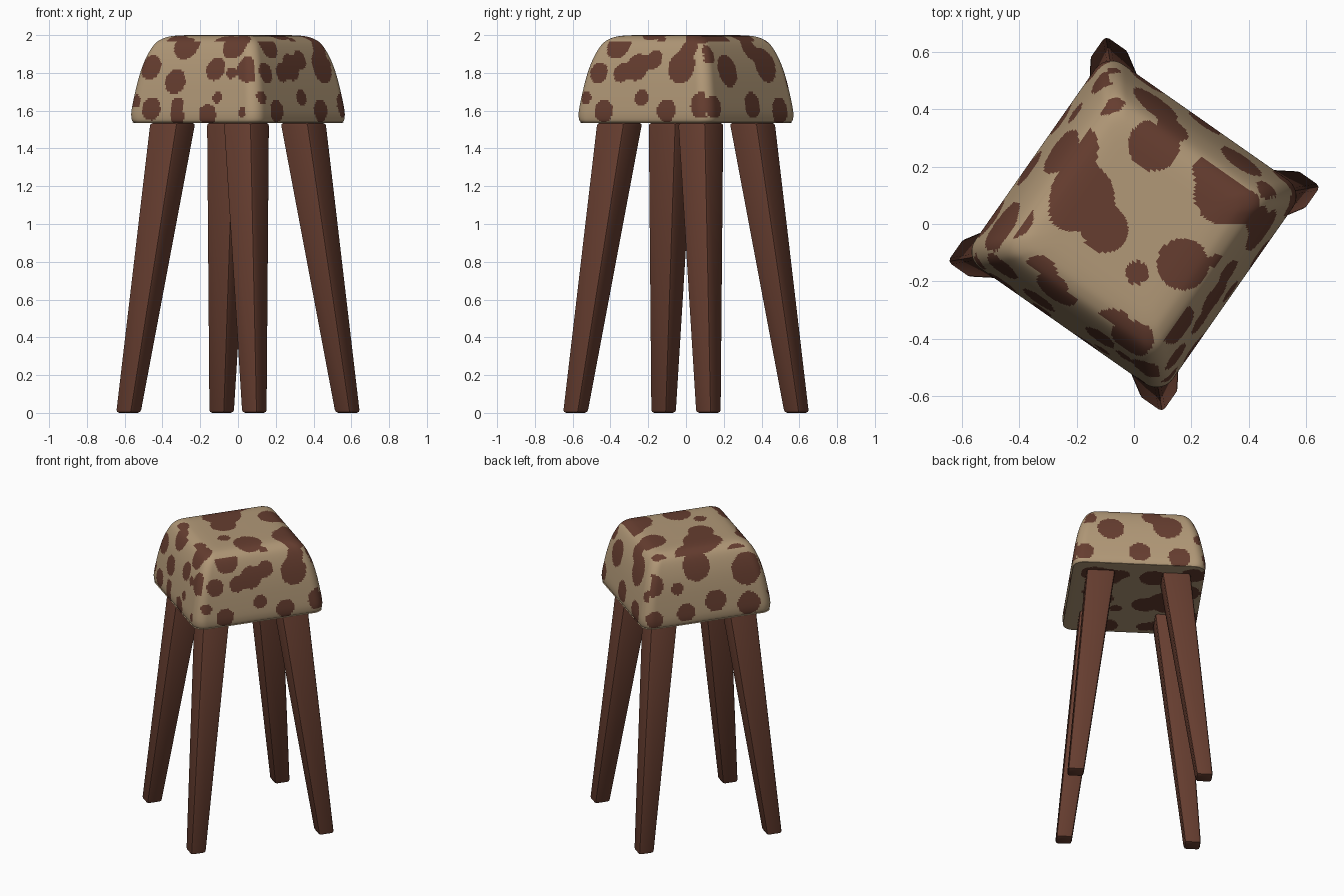
import bpy, bmesh, math
from mathutils import Matrix, Vector

if "Cube" in bpy.data.objects:
    bpy.data.objects.remove(bpy.data.objects["Cube"])

TURN = Matrix.Rotation(math.radians(-35), 4, 'Z')   # whole stool is turned


def material(name, rgb):
    m = bpy.data.materials.new(name)
    m.diffuse_color = (*rgb, 1)
    m.use_nodes = True
    m.node_tree.nodes["Principled BSDF"].inputs["Base Color"].default_value = m.diffuse_color
    return m


tan = material("tan hide", (0.44, 0.315, 0.185))
brown = material("dark brown", (0.132, 0.047, 0.029))


def finish(bm, name, mats):
    bmesh.ops.transform(bm, matrix=TURN, verts=bm.verts)
    mesh = bpy.data.meshes.new(name)
    bm.to_mesh(mesh)
    bm.free()
    for m in mats:
        mesh.materials.append(m)
    ob = bpy.data.objects.new(name, mesh)
    bpy.context.collection.objects.link(ob)
    bpy.ops.object.select_all(action='DESELECT')
    ob.select_set(True)
    bpy.context.view_layer.objects.active = ob
    bpy.ops.object.shade_smooth_by_angle(angle=math.radians(40))
    return ob


# ---- Hide spots: (position, position, radius) on each side of the seat
TOP = [(-.1, .46, .08), (-.21, .27, .085), (-.18, .1, .11), (-.1, -.02, .08),
       (-.23, .04, .06), (.07, .275, .09), (.31, .1, .1), (.25, .19, .045),
       (.4, .08, .08), (.01, -.17, .04), (.17, -.14, .09), (.29, -.13, .025),
       (-.33, -.17, .06), (-.28, -.23, .05), (-.08, -.37, .075),
       (.01, -.4, .06), (-.43, .03, .08)]
FRONT_LEFT = [(-.09, 1.95, .08), (-.29, 1.83, .065), (-.12, 1.755, .065),
              (-.09, 1.63, .04), (-.09, 1.57, .045), (-.26, 1.61, .06),
              (-.365, 1.65, .035), (.13, 1.82, .06), (.235, 1.8, .03),
              (.34, 1.82, .07), (.22, 1.95, .075), (.105, 1.58, .055),
              (.16, 1.67, .03), (.33, 1.59, .025)]
FRONT_RIGHT = [(-.05, 1.83, .07), (-.145, 1.8, .05), (.05, 1.87, .05),
               (0, 1.67, .045), (-.2, 1.95, .075), (-.295, 1.8, .055),
               (.235, 1.83, .085), (.26, 1.93, .05), (-.24, 1.6, .06),
               (.165, 1.6, .06), (.39, 1.63, .07), (-.36, 1.67, .035)]
BACK_RIGHT = [(.18, 1.81, .085), (-.18, 1.84, .09), (-.08, 1.93, .06),
              (0, 1.63, .07), (-.25, 1.6, .07), (.35, 1.62, .06),
              (.32, 1.9, .05), (-.38, 1.75, .04)]
BACK_LEFT = [(.36, 1.82, .07), (.06, 1.9, .09), (-.27, 1.84, .1),
             (.15, 1.62, .06), (-.05, 1.67, .07), (-.27, 1.62, .075),
             (.36, 1.6, .055), (.2, 1.78, .04)]


def spotted(a, b, spots):
    return sum((r * r / ((a - x) ** 2 + (b - y) ** 2 + 1e-9)) ** 3 for x, y, r in spots) > 1


def is_spot(face):
    c, n = face.calc_center_median(), face.normal
    if abs(n.z) > 0.7:
        w = TURN @ c
        return spotted(w.x, w.y, TOP)
    if abs(n.x) > abs(n.y):
        return spotted(c.y, c.z, FRONT_RIGHT if n.x > 0 else BACK_LEFT)
    return spotted(c.x, c.z, BACK_RIGHT if n.y > 0 else FRONT_LEFT)


# ---- Seat: rounded rectangle lofted along a cushion profile (scale, height)
PROFILE = [(0.03, 1.535), (0.5, 1.535), (0.95, 1.535), (0.985, 1.541), (1, 1.565),
           (0.993, 1.62), (0.935, 1.765), (0.87, 1.87), (0.785, 1.95),
           (0.69, 1.985), (0.56, 1.998), (0.3, 2.0), (0.03, 2.0)]


def smooth_path(points, step):
    pts = [Vector(p) for p in points]
    pts = [pts[0]] + pts + [pts[-1]]
    out = []
    for a, b, c, d in zip(pts, pts[1:], pts[2:], pts[3:]):
        n = max(2, round((c - b).length * 0.43 / step)) if abs(c.y - b.y) < .02 \
            else max(2, round((c - b).length / step))
        for i in range(n):
            t = i / n
            out.append(0.5 * (2 * b + (c - a) * t + (2 * a - 5 * b + 4 * c - d) * t * t
                              + (3 * b - a - 3 * c + d) * t ** 3))
    return out + [pts[-1]]


def rounded_rectangle(hx, hy, r, edge=64, arc=9):
    out = []
    for sx, sy, start in ((1, 1, 0), (-1, 1, 90), (-1, -1, 180), (1, -1, 270)):
        for i in range(arc + 1):
            a = math.radians(start + 90 * i / arc)
            out.append(Vector((sx * (hx - r) + r * math.cos(a), sy * (hy - r) + r * math.sin(a))))
        nx, ny = (-sx, sy) if start in (0, 180) else (sx, -sy)
        a = math.radians(start + 90)
        end = Vector((nx * (hx - r) + r * math.cos(a), ny * (hy - r) + r * math.sin(a)))
        first = out[-1]
        out += [first.lerp(end, i / edge) for i in range(1, edge)]
    return out


outline = rounded_rectangle(0.42, 0.433, 0.07)
bm = bmesh.new()
rings = [[bm.verts.new((p.x * s, p.y * s, z)) for p in outline]
         for s, z in smooth_path(PROFILE, 0.011)]
for lo, hi in zip(rings, rings[1:]):
    for i in range(len(outline)):
        j = (i + 1) % len(outline)
        bm.faces.new((lo[i], lo[j], hi[j], hi[i]))
bm.faces.new(rings[0][::-1])
bm.faces.new(rings[-1])
bm.normal_update()
for f in bm.faces:
    f.material_index = int(is_spot(f))
finish(bm, "seat", [tan, brown])


# ---- Legs: tapered, splayed square posts with softened edges
def leg(name, sx, sy):
    bm = bmesh.new()
    bmesh.ops.create_cube(bm, size=1)
    for v in bm.verts:
        up = v.co.z > 0
        cx, cy, w = (0.238, 0.262, 0.18) if up else (0.407, 0.43, 0.102)
        v.co = Vector((sx * cx + v.co.x * w, sy * cy + v.co.y * w, 1.536 if up else 0))
    bmesh.ops.bevel(bm, geom=bm.edges[:], offset=0.016, segments=2, profile=0.5,
                    affect='EDGES')
    finish(bm, name, [brown])


leg("right_leg", 1, 1)
leg("front_leg", 1, -1)
leg("back_leg", -1, 1)
leg("left_leg", -1, -1)
